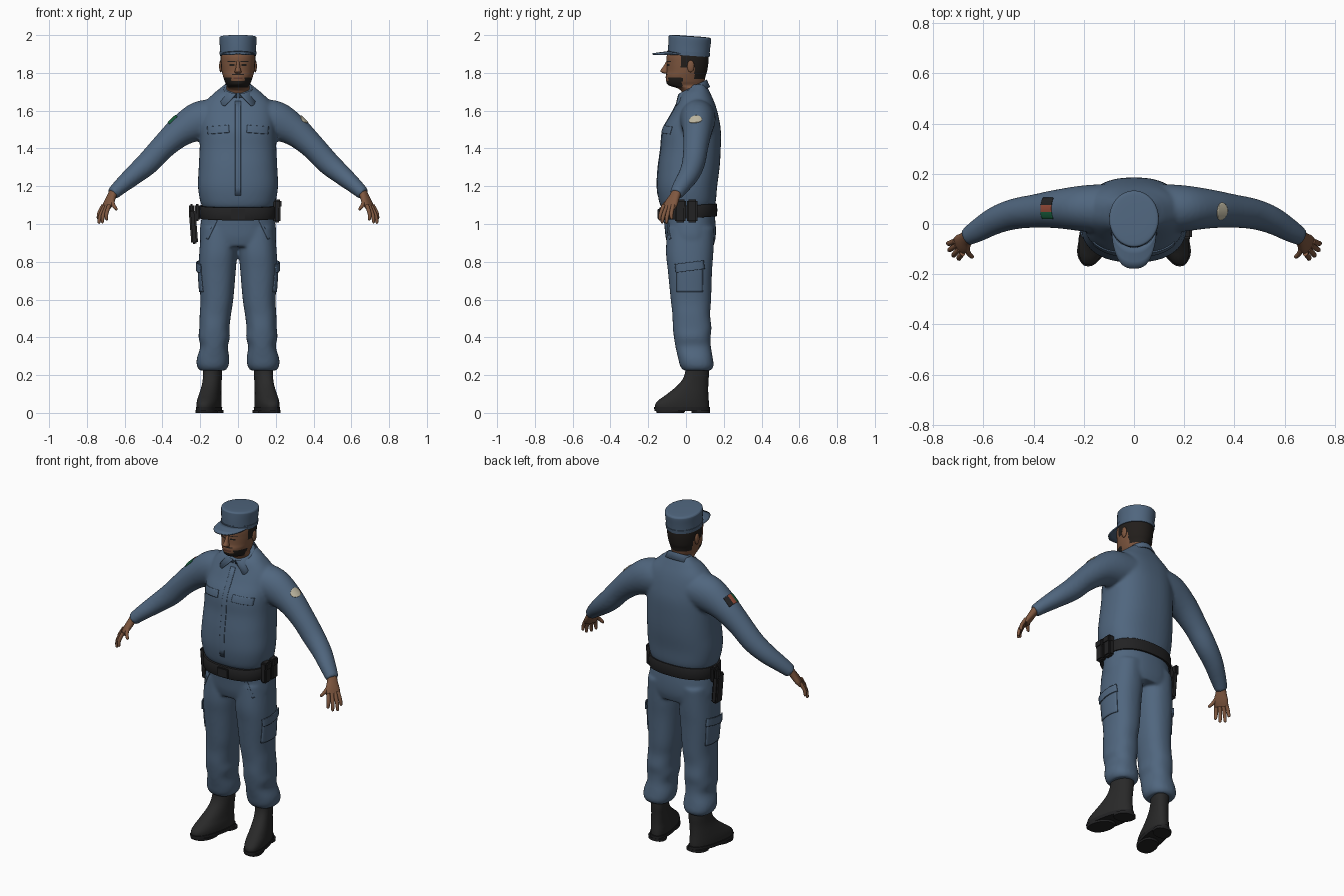
import bpy, bmesh, math
from mathutils import Vector, Matrix

if "Cube" in bpy.data.objects:
    bpy.data.objects.remove(bpy.data.objects["Cube"], do_unlink=True)


def material(name, r, g, b):
    m = bpy.data.materials.new(name)
    m.use_nodes = True
    m.diffuse_color = (r, g, b, 1)
    bsdf = m.node_tree.nodes["Principled BSDF"]
    bsdf.inputs["Base Color"].default_value = (r, g, b, 1)
    bsdf.inputs["Roughness"].default_value = 0.8
    return m


BLUE = material("uniform blue", 0.08, 0.133, 0.21)
SKIN = material("skin", 0.21, 0.095, 0.05)
LIPS = material("lips", 0.12, 0.045, 0.03)
HAIR = material("hair", 0.016, 0.013, 0.011)
GEAR = material("black gear", 0.016, 0.016, 0.017)
BOOT = material("boot leather", 0.022, 0.022, 0.022)
BADGE = material("badge beige", 0.52, 0.48, 0.36)
RED = material("patch red", 0.3, 0.07, 0.04)
GREEN = material("patch green", 0.01, 0.12, 0.05)


def finish(name, bm, *mats, angle=50):
    """Turn a bmesh into a smooth shaded object."""
    bmesh.ops.recalc_face_normals(bm, faces=bm.faces[:])
    mesh = bpy.data.meshes.new(name)
    bm.to_mesh(mesh)
    bm.free()
    ob = bpy.data.objects.new(name, mesh)
    bpy.context.collection.objects.link(ob)
    for m in mats:
        mesh.materials.append(m)
    bpy.ops.object.select_all(action='DESELECT')
    ob.select_set(True)
    bpy.context.view_layer.objects.active = ob
    bpy.ops.object.shade_smooth_by_angle(angle=math.radians(angle))
    return ob


def spline(keys, steps):
    """Smooth curve through tuples of any length."""
    pts = [keys[0], *keys, keys[-1]]
    out = []
    for a, b, c, d in zip(pts, pts[1:], pts[2:], pts[3:]):
        for i in range(steps):
            t = i / steps
            out.append([q + t / 2 * (r - p + t * (2*p - 5*q + 4*r - s + t * (3*(q - r) + s - p)))
                        for p, q, r, s in zip(a, b, c, d)])
    return out + [list(keys[-1])]


def loft(bm, keys, side=1, ref=None, power=2.0, n=32, steps=5):
    """Skin superellipses (x, y, z, ra, rb); level unless ref gives the ra direction."""
    path = spline(keys, steps)
    mids = [Vector((side * k[0], k[1], k[2])) for k in path]
    rings = []
    for i, k in enumerate(path):
        u, v = Vector((1, 0, 0)), Vector((0, 1, 0))
        if ref:
            t = (mids[min(i + 1, len(mids) - 1)] - mids[max(i - 1, 0)]).normalized()
            u = Vector((side * ref[0], ref[1], ref[2]))
            u = (u - t * u.dot(t)).normalized()
            v = t.cross(u)
        ring = []
        for j in range(n):
            a = math.tau * j / n
            c, s = math.cos(a), math.sin(a)
            c, s = (math.copysign(abs(w) ** (2 / power), w) for w in (c, s))
            ring.append(bm.verts.new(mids[i] + u * c * k[3] + v * s * k[4]))
        rings.append(ring)
    for r0, r1 in zip(rings, rings[1:]):
        for j in range(n):
            bm.faces.new((r0[j], r0[(j + 1) % n], r1[(j + 1) % n], r1[j]))
    bm.faces.new(rings[0])
    bm.faces.new(rings[-1])


def stack(*rows):
    """Level rings from rows of height, centre x, half width, front y, back y."""
    return [(x, (f + b) / 2, z, w, (b - f) / 2) for z, x, w, f, b in rows]


def fuse(ob):
    """Melt overlapping volumes into one cloth surface."""
    mod = ob.modifiers.new("fuse", 'REMESH')
    mod.voxel_size, mod.use_smooth_shade = 0.009, True
    mod = ob.modifiers.new("soften", 'SMOOTH')
    mod.factor, mod.iterations = 0.5, 6
    return ob


def box(name, centre, size, mat, tilt=0, bevel=0.008):
    bm = bmesh.new()
    bmesh.ops.create_cube(bm, size=1, matrix=Matrix.Translation(centre)
                          @ Matrix.Rotation(tilt, 4, 'Y') @ Matrix.Diagonal((*size, 1)))
    bmesh.ops.bevel(bm, geom=bm.edges[:], offset=bevel, segments=2, affect='EDGES')
    return finish(name, bm, mat)


def plate(name, centre, out, size, target, mats, lift=0.004, roll=0, oval=False):
    """Thin cloth plate laid on a target, striped in its material order."""
    bm = bmesh.new()
    bmesh.ops.create_grid(bm, x_segments=12, y_segments=12, size=0.5)
    for f in bm.faces:
        f.material_index = int((f.calc_center_median().x + 0.5) * len(mats))
    for v in bm.verts:
        if oval:
            a, b = v.co.x * 2, v.co.y * 2
            v.co.x, v.co.y = a * math.sqrt(1 - b*b/2) / 2, b * math.sqrt(1 - a*a/2) / 2
        v.co.x *= size[0]
        v.co.y *= size[1]
    ob = finish(name, bm, *mats)
    out = Vector(out).normalized()
    ob.rotation_euler = (out.to_track_quat('Z', 'Y').to_matrix()
                         @ Matrix.Rotation(roll, 3, 'Z')).to_euler()
    ob.location = Vector(centre) + out * 0.1
    mod = ob.modifiers.new("lay", 'SHRINKWRAP')
    mod.target, mod.wrap_method, mod.offset = target, 'PROJECT', lift
    mod.use_project_z, mod.use_negative_direction, mod.use_positive_direction = True, True, False
    mod = ob.modifiers.new("thickness", 'SOLIDIFY')
    mod.thickness, mod.offset = 0.006, -1
    return ob


# Shirt: torso and both sleeves
bm = bmesh.new()
loft(bm, stack((1.085, 0, .185, -.13, .145), (1.12, 0, .2, -.143, .158), (1.2, 0, .212, -.153, .165),
               (1.3, 0, .208, -.148, .178), (1.4, 0, .203, -.134, .184), (1.5, 0, .2, -.124, .184),
               (1.58, 0, .195, -.08, .17), (1.64, 0, .178, -.048, .152), (1.69, 0, .13, -.025, .13),
               (1.715, 0, .1, .008, .118), (1.74, 0, .07, .03, .105)), power=2.4, n=48)
for s in (1, -1):
    loft(bm, [(.1, .06, 1.56, .1, .1), (.2, .062, 1.545, .092, .105), (.3, .06, 1.493, .078, .082),
              (.39, .052, 1.415, .067, .067), (.475, .04, 1.325, .061, .062),
              (.55, .015, 1.26, .055, .053), (.62, -.025, 1.2, .046, .042),
              (.665, -.052, 1.158, .036, .034)], s, ref=(0, 1, 0))
shirt = fuse(finish("shirt", bm, BLUE))
plate("shirt_placket", (0, -.1, 1.4), (0, -1, 0), (.03, .5), shirt, [BLUE], .003)

# Trousers: hips and both legs
bm = bmesh.new()
loft(bm, stack((1.1, 0, .182, -.125, .145), (1.0, 0, .198, -.115, .157),
               (.93, 0, .203, -.108, .157), (.88, 0, .19, -.095, .145)), power=2.3, n=48)
for s in (1, -1):
    loft(bm, stack((.98, .1, .094, -.1, .15), (.85, .105, .1, -.106, .145), (.75, .11, .098, -.096, .138),
                   (.6, .112, .087, -.081, .133), (.52, .12, .083, -.072, .128),
                   (.45, .125, .08, -.07, .135), (.4, .126, .083, -.064, .13),
                   (.35, .127, .073, -.056, .132), (.29, .132, .086, -.042, .142),
                   (.25, .134, .084, -.032, .146), (.225, .134, .07, -.015, .135)), s, power=2.3)
trousers = fuse(finish("trousers", bm, BLUE))

for s, side in ((1, "left"), (-1, "right")):
    plate(side + "_chest_pocket_flap", (s * .105, -.1, 1.5), (0, -1, 0), (.115, .04), shirt,
          [BLUE], .006, roll=s * -.08)
    plate(side + "_cargo_pocket", (s * .2, .02, .71), (s, 0, 0), (.14, .14), trousers, [BLUE], .006)
    plate(side + "_cargo_flap", (s * .2, .02, .775), (s, 0, 0), (.155, .045), trousers, [BLUE],
          .014, roll=s * .13)
    plate(side + "_hip_pocket_trim", (s * .14, -.1, .97), (0, -1, 0), (.012, .11), trousers,
          [BLUE], .004, roll=s * .45)

# Sleeve patches
plate("left_sleeve_badge", (.33, .05, 1.53), (.65, 0, .75), (.07, .055), shirt, [BADGE], oval=True)
plate("right_sleeve_patch", (-.327, .062, 1.53), (-.65, 0, .75), (.085, .058), shirt, [GEAR, RED, GREEN])

# Collar with pointed front corners
bm = bmesh.new()
rows = []
for i in range(41):
    t = 0.08 + (math.tau - 0.16) * i / 40
    c, s = math.cos(t), math.sin(t)
    front = max(0, c) ** 3
    z = 1.727 - .037 * c
    rows.append([bm.verts.new(p) for p in (
        (.066 * s, .038 - .07 * c, z - .02), (.074 * s, .036 - .074 * c, z),
        (.1 * s + math.copysign(.062 * front, s), .036 - .092 * c, z - .038 - .026 * front))])
for a, b in zip(rows, rows[1:]):
    for j in range(2):
        bm.faces.new((a[j], b[j], b[j + 1], a[j + 1]))
collar = finish("collar", bm, BLUE, angle=70)
collar.modifiers.new("thickness", 'SOLIDIFY').thickness = 0.007

# Head and neck, with hair and face colours by region
bm = bmesh.new()
loft(bm, stack((1.62, 0, .066, -.01, .1), (1.69, 0, .064, -.02, .1), (1.716, 0, .062, -.04, .096),
               (1.734, 0, .06, -.092, .096), (1.755, 0, .07, -.105, .098), (1.785, 0, .08, -.107, .104),
               (1.81, 0, .086, -.102, .112), (1.85, 0, .091, -.102, .118),
               (1.89, 0, .092, -.102, .12), (1.93, 0, .088, -.085, .12)), n=96, steps=10)
for f in bm.faces:
    x, y, z = f.calc_center_median()
    x = abs(x)
    face = y < -.04
    beard = y < -.02 and 1.722 < z < (1.758 if x < .035 else 1.775)
    moustache = face and x < .03 and 1.787 < z < 1.794
    brow = face and .014 < x < .058 and 1.856 < z < 1.864
    eye = face and .02 < x < .046 and 1.836 < z < 1.844
    back = y > .045 and z > 1.768 or y > -.03 and z > 1.83
    if beard or moustache or brow or eye or back:
        f.material_index = 1
    elif face and x < .026 and 1.768 < z < 1.776:
        f.material_index = 2
finish("head", bm, SKIN, HAIR, LIPS)

bm = bmesh.new()
loft(bm, [(0, -.096, 1.862, .008, .008), (0, -.108, 1.83, .011, .015), (0, -.114, 1.812, .017, .022),
          (0, -.111, 1.802, .017, .018), (0, -.104, 1.796, .01, .008)], n=16)
finish("nose", bm, SKIN)
for s, side in ((1, "left"), (-1, "right")):
    bm = bmesh.new()
    bmesh.ops.create_uvsphere(bm, u_segments=16, v_segments=10, radius=1, matrix=Matrix.Translation(
        (s * .091, .025, 1.835)) @ Matrix.Diagonal((.009, .019, .032, 1)))
    finish(side + "_ear", bm, SKIN)

# Cap crown leaning back, with a band and a curved brim
for name, rows in (
        ("cap_crown", ((1.895, 0, .094, -.094, .123), (1.94, 0, .096, -.094, .128), (1.98, 0, .099, -.092, .133),
                       (1.99, 0, .097, -.09, .131), (1.995, 0, .088, -.08, .122), (1.997, 0, .05, -.04, .08))),
        ("cap_band", ((1.892, 0, .096, -.097, .125), (1.913, 0, .098, -.097, .128)))):
    bm = bmesh.new()
    loft(bm, stack(*rows), n=48, steps=4)
    for v in bm.verts:
        v.co.z -= .07 * v.co.y
    finish(name, bm, BLUE)

bm = bmesh.new()
rows = []
for i in range(33):
    a = math.pi * i / 32
    c, s = math.cos(a), math.sin(a)
    wide = math.copysign(abs(c) ** .75, c)
    rows.append([bm.verts.new(((.09 * c) * (1 - k) + .09 * wide * k, -.01 - s * (.08 + .088 * k),
                               1.899 + .017 * s - .012 * k * s)) for k in (0, .33, .67, 1)])
for a, b in zip(rows, rows[1:]):
    for j in range(3):
        bm.faces.new((a[j], b[j], b[j + 1], a[j + 1]))
brim = finish("cap_brim", bm, BLUE)
brim.modifiers.new("thickness", 'SOLIDIFY').thickness = 0.008

# Hands: palm, four fingers and thumb
for s, side in ((1, "left"), (-1, "right")):
    bm = bmesh.new()
    across = (.5, .8, 0)
    loft(bm, [(.655, -.045, 1.18, .026, .021), (.67, -.06, 1.145, .03, .02), (.685, -.078, 1.11, .04, .018),
              (.7, -.09, 1.082, .036, .013)], s, ref=across, power=2.3, n=20)
    for knuckle, tip in (((.682, -.117, 1.1), (.697, -.14, 1.02)), ((.694, -.1, 1.095), (.72, -.128, 1.005)),
                         ((.705, -.084, 1.095), (.738, -.105, 1.003)), ((.712, -.068, 1.1), (.742, -.077, 1.025)),
                         ((.668, -.08, 1.135), (.643, -.134, 1.075))):
        k, t = Vector(knuckle), Vector(tip)
        bend = k.lerp(t, .55) + Vector((.006, -.004, 0))
        loft(bm, [(*k, .011, .011), (*bend, .0105, .01), (*k.lerp(t, .93), .008, .008),
                  (*t, .003, .003)], s, ref=across, n=12, steps=4)
    finish(side + "_hand", bm, SKIN)

# Boots with soles, toes turned out
for s, side in ((1, "left"), (-1, "right")):
    for name, mat, rows in (
            ("_boot", BOOT, ((.015, .137, .056, -.162, .122), (.045, .137, .058, -.163, .122),
                             (.07, .137, .057, -.142, .12), (.1, .137, .053, -.1, .118),
                             (.15, .135, .048, -.04, .118), (.2, .134, .048, -.008, .121),
                             (.27, .134, .049, .0, .121))),
            ("_boot_sole", GEAR, ((.01, .137, .06, -.167, .128), (.03, .137, .061, -.169, .128))),
            ("_boot_heel", GEAR, ((0, .137, .055, .03, .128), (.015, .137, .056, .03, .128))),
            ("_boot_tread", GEAR, ((0, .137, .056, -.155, -.01), (.015, .137, .058, -.16, 0)))):
        bm = bmesh.new()
        loft(bm, stack(*rows), s, power=2.3)
        for v in bm.verts:
            v.co.x -= s * .2 * (v.co.y - .06)
        finish(side + name, bm, mat)

# Belt dipping at the front, buckle, pouches and holster
bm = bmesh.new()
loft(bm, stack((1.03, 0, .197, -.137, .16), (1.035, 0, .203, -.143, .165), (1.09, 0, .203, -.143, .165),
               (1.096, 0, .197, -.137, .16)), power=2.4, n=48, steps=2)
for v in bm.verts:
    v.co.z += .07 * v.co.y
finish("belt", bm, GEAR)
box("belt_buckle", (0, -.146, 1.053), (.075, .012, .055), GEAR, bevel=.004)
for i, y in enumerate((-.03, .033)):
    box(f"pouch_{i + 1}", (.207, y, 1.065), (.036, .055, .115), GEAR)
    box(f"pouch_flap_{i + 1}", (.209, y, 1.108), (.042, .058, .045), GEAR)
box("holster_body", (-.236, .035, .985), (.036, .062, .18), GEAR, tilt=-.08)
box("holster_hanger", (-.216, .035, 1.06), (.03, .05, .09), GEAR)
box("pistol_grip", (-.247, .055, 1.075), (.026, .042, .06), GEAR)
